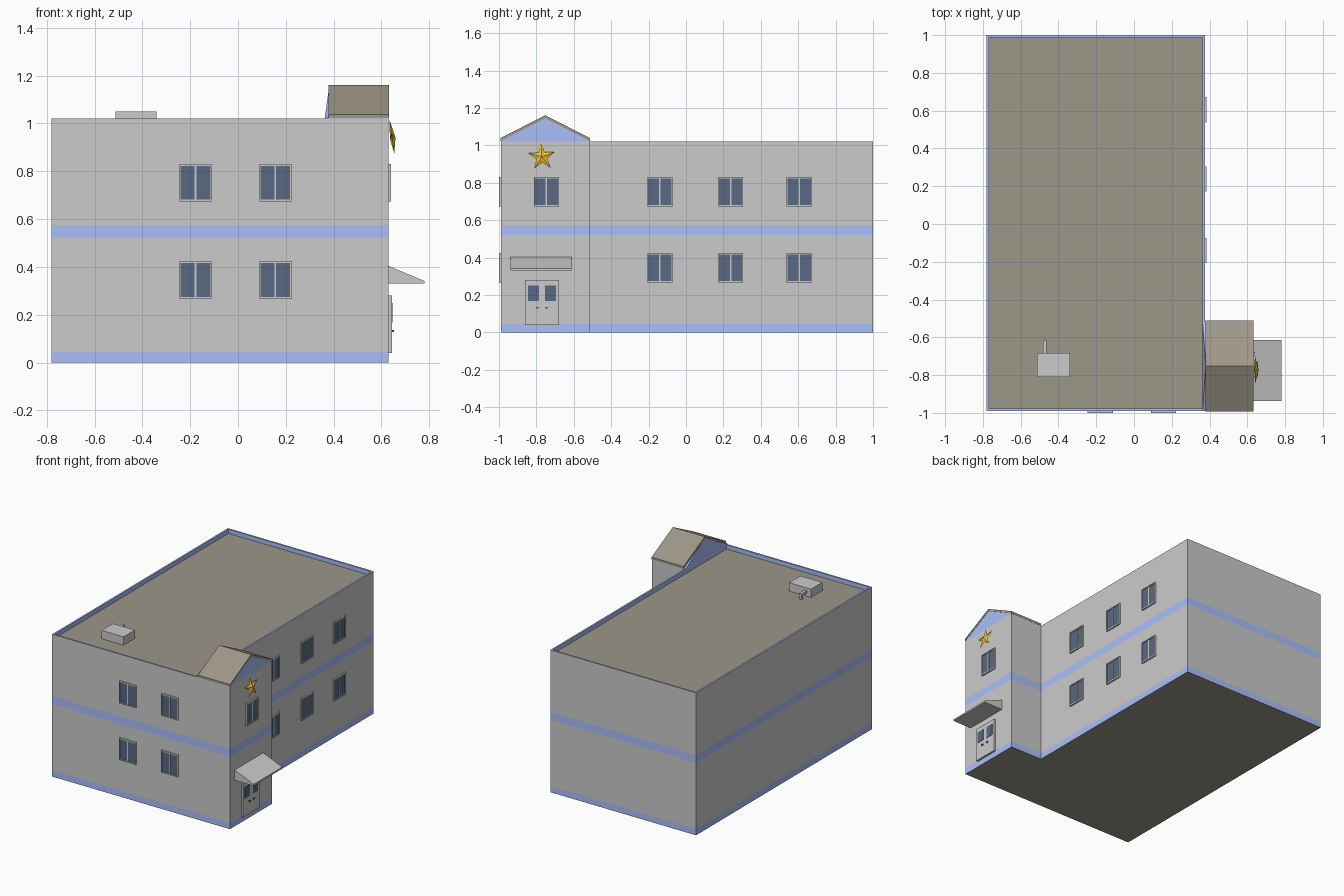
import bpy, bmesh, math
from mathutils import Matrix, Vector

if "Cube" in bpy.data.objects:
    bpy.data.objects.remove(bpy.data.objects["Cube"])


def material(name, rgb):
    m = bpy.data.materials.new(name)
    m.diffuse_color = (*rgb, 1)
    m.use_nodes = True
    m.node_tree.nodes["Principled BSDF"].inputs["Base Color"].default_value = m.diffuse_color
    return m


BLUE = material("blue_wall", (0.41, 0.52, 0.95))
GREY = material("light_grey", (0.75, 0.75, 0.75))
ROOF = material("roof_brown", (0.34, 0.31, 0.25))
GLASS = material("dark_glass", (0.10, 0.14, 0.23))
GOLD = material("gold", (0.90, 0.56, 0.04))
DARK = material("dark_metal", (0.12, 0.12, 0.12))


def finish(bm, name, mats):
    me = bpy.data.meshes.new(name)
    bm.to_mesh(me)
    bm.free()
    for m in mats:
        me.materials.append(m)
    ob = bpy.data.objects.new(name, me)
    bpy.context.collection.objects.link(ob)
    return ob


def add_face(bm, pts, mat=0):
    bm.faces.new([bm.verts.new(p) for p in pts]).material_index = mat


def add_box(bm, lo, hi, mat=0):
    lo, hi = Vector(lo), Vector(hi)
    mtx = Matrix.Translation((lo + hi) / 2) @ Matrix.Diagonal((*(hi - lo), 1))
    for v in bmesh.ops.create_cube(bm, size=1, matrix=mtx)["verts"]:
        for f in v.link_faces:
            f.material_index = mat


def prism(name, profile, x0, x1, mat):
    """Extrude a closed (y, z) profile along x."""
    bm = bmesh.new()
    f = bm.faces.new([bm.verts.new((x0, y, z)) for y, z in profile])
    r = bmesh.ops.extrude_face_region(bm, geom=[f])
    for v in r["geom"]:
        if isinstance(v, bmesh.types.BMVert):
            v.co.x = x1
    bmesh.ops.recalc_face_normals(bm, faces=bm.faces)
    return finish(bm, name, [mat])


# Main body: L-shaped footprint, banded walls, parapet and sunken flat roof
X0, X1, X2 = -0.78, 0.375, 0.63
Y0, Y1, Y2 = -0.99, -0.515, 1.0
TOP = 1.02
plan = [(X0, Y0), (X2, Y0), (X2, Y1), (X1, Y1), (X1, Y2), (X0, Y2)]
bm = bmesh.new()
levels = [0, 0.045, 0.52, 0.575, TOP]
for k, (za, zb) in enumerate(zip(levels, levels[1:])):
    for a, b in zip(plan, plan[1:] + plan[:1]):
        add_face(bm, [(*a, za), (*b, za), (*b, zb), (*a, zb)], 1 - k % 2)
add_face(bm, [(*p, 0) for p in reversed(plan)], 2)
t, deck = 0.012, 0.99
outer = [(X0, Y0), (X1, Y0), (X1, Y2), (X0, Y2)]
inner = [(X0 + t, Y0 + t), (X1 - t, Y0 + t), (X1 - t, Y2 - t), (X0 + t, Y2 - t)]
for i in range(4):
    j = (i + 1) % 4
    add_face(bm, [(*outer[i], TOP), (*outer[j], TOP), (*inner[j], TOP), (*inner[i], TOP)], 1)
    add_face(bm, [(*inner[i], TOP), (*inner[j], TOP), (*inner[j], deck), (*inner[i], deck)], 1)
add_face(bm, [(*p, deck) for p in inner], 2)
for f in bm.faces:
    f.material_index = min(f.material_index, 2)
bmesh.ops.remove_doubles(bm, verts=bm.verts, dist=1e-5)
body = finish(bm, "building_walls", [BLUE, GREY, ROOF])
for p in body.data.polygons:   # bands alternate grey / blue from the ground up
    if p.material_index < 2:
        p.material_index = 1 - p.material_index

# Entrance tower gable (its back leans in from the parapet) and pitched roof
ridge = (Y0 + Y1) / 2
gable = prism("tower_gable", [(Y0, TOP), (Y1, TOP), (Y1, 1.024), (ridge, 1.145), (Y0, 1.024)],
              X1 - t, X2, BLUE)
for v in gable.data.vertices:
    if v.co.x < 0.5 and v.co.z > 1.1:
        v.co.x = 0.38
prism("tower_roof", [(Y0 - 0.003, 1.022), (ridge, 1.145), (Y1 + 0.003, 1.022),
                     (Y1 + 0.003, 1.038), (ridge, 1.161), (Y0 - 0.003, 1.038)], 0.378, X2 + 0.002, ROOF)

# Window: frame, centre mullion and glass, built facing -y and shared
W, H, D = 0.067, 0.079, 0.010
bm = bmesh.new()
for s in (-1, 1):
    xs = sorted((s * W, s * (W - 0.005)))
    zs = sorted((s * H, s * (H - 0.008)))
    add_box(bm, (xs[0], -D, -H), (xs[1], 0, H))
    add_box(bm, (-W, -D, zs[0]), (W, 0, zs[1]))
add_box(bm, (-0.004, -D * 0.8, -H), (0.004, 0, H))
add_box(bm, (-W + 0.004, -0.005, -H + 0.006), (W - 0.004, 0, H - 0.006), 1)
first = finish(bm, "window", [GREY, GLASS])
window_mesh = first.data
bpy.data.objects.remove(first)


def window(name, x, y, z, side):
    ob = bpy.data.objects.new(name, window_mesh)
    ob.location = (x, y, z)
    ob.rotation_euler.z = math.pi / 2 if side else 0
    bpy.context.collection.objects.link(ob)


for z in (0.345, 0.752):
    for x in (-0.178, 0.156):
        window("front_window", x, Y0, z, False)
    for y in (-0.14, 0.238, 0.605):
        window("side_window", X1, y, z, True)
window("tower_window", X2, -0.747, 0.752, True)

# Double door with two panes and knobs
bm = bmesh.new()
dy = -0.77
add_box(bm, (X2, dy - 0.092, 0.04), (X2 + 0.015, dy + 0.092, 0.28))
for s in (-1, 1):
    c = dy + s * 0.046
    add_box(bm, (X2, c - 0.029, 0.168), (X2 + 0.017, c + 0.029, 0.25), 1)
    c = dy + s * 0.024
    add_box(bm, (X2, c - 0.008, 0.128), (X2 + 0.022, c + 0.008, 0.136), 2)
finish(bm, "entrance_door", [GREY, GLASS, DARK])

# Sloped awning above the door
bm = bmesh.new()
f = bm.faces.new([bm.verts.new((x, -0.937, z)) for x, z in
                  ((X2, 0.33), (0.78, 0.33), (0.78, 0.341), (X2, 0.404))])
r = bmesh.ops.extrude_face_region(bm, geom=[f])
bmesh.ops.translate(bm, vec=(0, 0.324, 0), verts=[v for v in r["geom"] if isinstance(v, bmesh.types.BMVert)])
bmesh.ops.recalc_face_normals(bm, faces=bm.faces)
finish(bm, "door_awning", [GREY])

# Faceted gold star, leaning forward at the bottom
bm = bmesh.new()
rim = []
for i in range(10):
    a = math.pi / 2 + i * math.pi / 5
    rad = 0.076 if i % 2 == 0 else 0.030
    rim.append(bm.verts.new((0, rad * math.cos(a), rad * math.sin(a))))
front, back = bm.verts.new((0.014, 0, 0)), bm.verts.new((-0.010, 0, 0))
for i in range(10):
    a, b = rim[i], rim[(i + 1) % 10]
    bm.faces.new((front, a, b))
    bm.faces.new((back, b, a))
star = finish(bm, "star_ornament", [GOLD])
star.location = (0.645, -0.771, 0.938)
star.rotation_euler = (math.radians(3), math.radians(-0), 0)
star.rotation_euler.y = math.radians(8)
star.rotation_euler.y *= -1 if (Matrix.Rotation(math.radians(8), 3, 'Y') @ Vector((0, 0, 1))).x > 0 else 1

# Rooftop unit with a bent pipe
bm = bmesh.new()
add_box(bm, (-0.513, -0.81, deck), (-0.34, -0.682, 1.05))
add_box(bm, (-0.482, -0.682, 1.012), (-0.462, -0.617, 1.032))
add_box(bm, (-0.482, -0.637, deck), (-0.462, -0.617, 1.012))
finish(bm, "rooftop_unit", [GREY])
